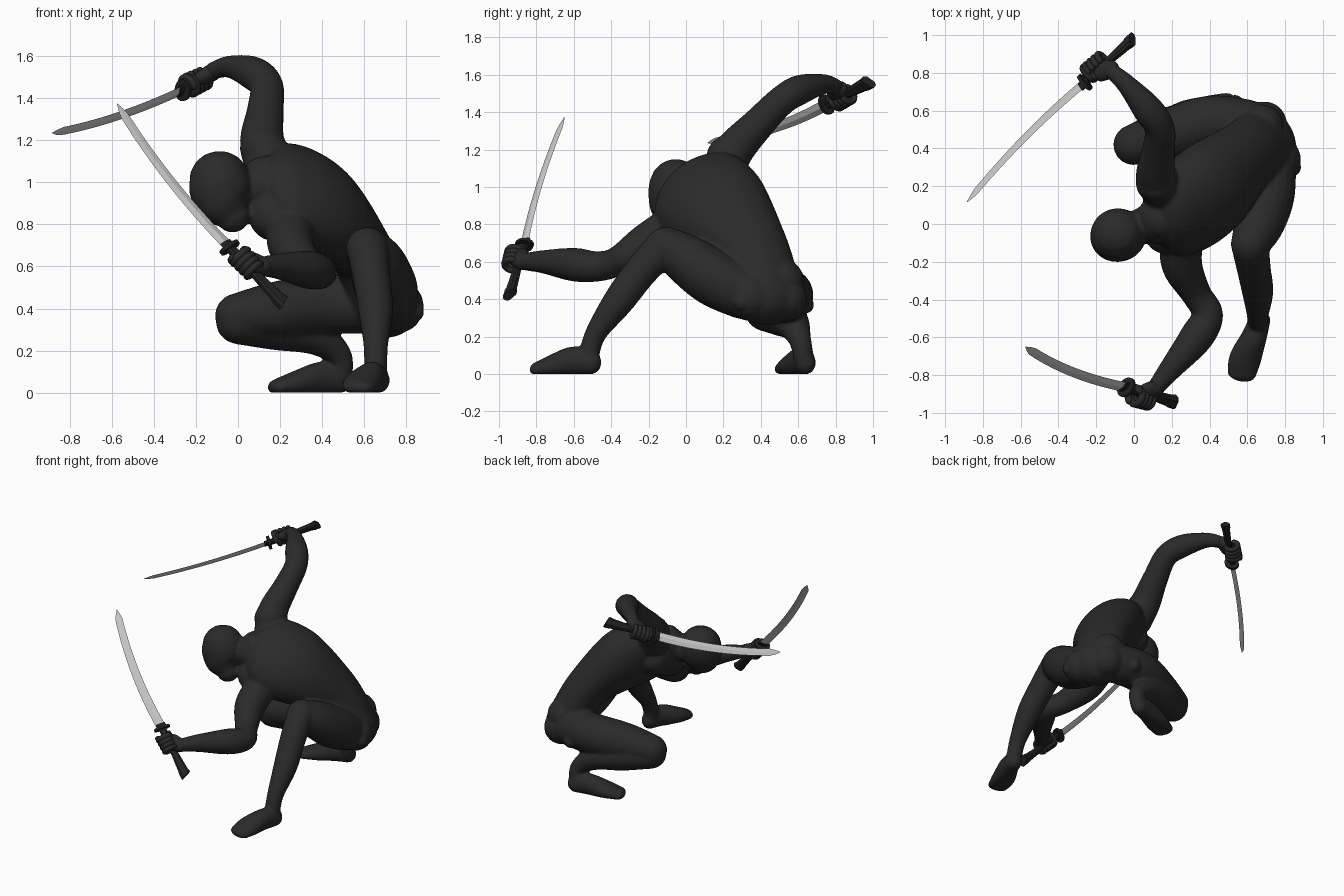
import bpy, bmesh, math
from mathutils import Vector

if "Cube" in bpy.data.objects:
    bpy.data.objects.remove(bpy.data.objects["Cube"])

def material(name, v):
    m = bpy.data.materials.new(name)
    m.diffuse_color = (v, v, v, 1)
    m.use_nodes = True
    m.node_tree.nodes["Principled BSDF"].inputs["Base Color"].default_value = m.diffuse_color
    return m

CLOTH = material("dark cloth", 0.023)
GRIP = material("black grip", 0.016)
STEEL = material("steel", 0.6)

def make(name, bm, mat, smooth=True):
    bmesh.ops.recalc_face_normals(bm, faces=bm.faces)
    me = bpy.data.meshes.new(name)
    bm.to_mesh(me)
    bm.free()
    for p in me.polygons:
        p.use_smooth = smooth
    me.materials.append(mat)
    ob = bpy.data.objects.new(name, me)
    bpy.context.collection.objects.link(ob)
    return ob

def spline(rows, n):
    """Catmull-Rom through rows of equal length."""
    out = []
    for i in range(len(rows) - 1):
        a, b = rows[max(i - 1, 0)], rows[i]
        c, d = rows[i + 1], rows[min(i + 2, len(rows) - 1)]
        for k in range(n):
            t = k / n
            out.append([0.5 * (2 * q + (r - p) * t + (2 * p - 5 * q + 4 * r - s) * t * t
                        + (3 * q - p - 3 * r + s) * t ** 3) for p, q, r, s in zip(a, b, c, d)])
    out.append(list(rows[-1]))
    return out

def skin(bm, rings):
    """Bridge rings of points and close both ends."""
    vs = [[bm.verts.new(p) for p in r] for r in rings]
    n = len(vs[0])
    for a, b in zip(vs, vs[1:]):
        for i in range(n):
            bm.faces.new((a[i], a[(i + 1) % n], b[(i + 1) % n], b[i]))
    bm.faces.new(vs[0][::-1])
    bm.faces.new(vs[-1])

def tube(bm, rows, side=None, n=6, seg=20, floor=False):
    """Round-ended tube; rows are x, y, z, radius[, radius2[, side vector]]."""
    pts = spline(rows, n)
    pos = [Vector(p[:3]) for p in pts]
    tan = [(pos[min(i + 1, len(pos) - 1)] - pos[max(i - 1, 0)]).normalized() for i in range(len(pos))]
    frames, ref = [], (Vector(side) if side else tan[0].orthogonal())
    for p, c, t in zip(pts, pos, tan):
        if len(p) == 8:
            ref = Vector(p[5:])
        s = (ref - t * ref.dot(t)).normalized()
        if not side:
            ref = s
        frames.append((c, t, s, t.cross(s), p[3], p[4] if len(p) > 4 else p[3]))
    caps = [math.radians(a) for a in (85, 65, 45, 22)]
    full = [(frames[0], -a) for a in caps] + [(f, 0) for f in frames] + [(frames[-1], a) for a in caps[::-1]]
    rings = []
    for (c, t, s, u, ra, rb), a in full:
        o, k = c + t * min(ra, rb) * math.sin(a), math.cos(a)
        ring = [o + (s * ra * math.cos(w) + u * rb * math.sin(w)) * k
                for w in (2 * math.pi * j / seg for j in range(seg))]
        if floor:
            for v in ring:
                v.z = max(v.z, 0.0)
        rings.append(ring)
    skin(bm, rings)

# ---- body: overlapping volumes fused by a voxel remesh
bm = bmesh.new()
# torso, twisting from hips to shoulders
tube(bm, [(.70, .44, .41, .195, .15, -.45, .9, 0),
          (.59, .36, .66, .195, .152, -.3, .8, .3),
          (.395, .18, .87, .28, .205, -.2, .75, .6),
          (.22, .055, .97, .275, .175, -.15, .72, .68),
          (.12, .02, 1.0, .14, .11, -.15, .72, .68)], seg=32, n=8)
# neck and head
tube(bm, [(.14, .03, 1.01, .12), (.06, 0, .98, .095), (-.03, -.04, .95, .09)])
tube(bm, [(-.088, -.055, 1.01, .145, .14), (-.08, -.065, .96, .15, .138),
          (-.06, -.08, .895, .13, .118), (-.022, -.088, .838, .082, .076)], side=(1, .3, .3), seg=28)
# buttocks, round hip pads and left shoulder cap
for x, y, z, r in ((.76, .34, .41, .125), (.69, .53, .4, .12), (.67, .51, .49, .125),
                   (.838, .30, .385, .048), (.535, .64, .37, .045), (.12, .22, 1.16, .112)):
    tube(bm, [(x, y, z + .002, r), (x, y, z - .002, r)], n=1)
# raised left arm
tube(bm, [(.15, .19, 1.08, .12), (.115, .26, 1.2, .106), (.13, .39, 1.34, .088), (.135, .51, 1.46, .08),
          (.07, .61, 1.52, .08), (-.04, .74, 1.55, .053), (-.12, .81, 1.53, .042)])
# forward right arm
tube(bm, [(.25, -.08, .78, .115), (.255, -.22, .69, .108), (.33, -.37, .6, .08), (.39, -.48, .575, .082),
          (.33, -.6, .585, .09), (.2, -.76, .6, .063), (.12, -.86, .6, .047)])
# chest muscles
tube(bm, [(.16, .17, .93, .115), (.17, -.04, .84, .12)])
# right leg, knee up
tube(bm, [(.72, .31, .43, .14), (.7, .15, .51, .15), (.66, 0, .615, .135), (.615, -.105, .685, .104)])
tube(bm, [(.615, -.115, .685, .1), (.635, -.24, .55, .09), (.655, -.36, .39, .083),
          (.655, -.48, .22, .058), (.655, -.52, .1, .055)])
tube(bm, [(.665, -.51, .06, .058, .065), (.635, -.6, .07, .068, .078), (.59, -.71, .045, .086, .06),
          (.57, -.795, .025, .078, .04)], side=(1, .3, 0), floor=True)
# left leg, folded under
tube(bm, [(.6, .52, .42, .14), (.4, .535, .42, .145), (.18, .47, .39, .138), (0, .42, .365, .11)])
tube(bm, [(0, .42, .335, .105), (.18, .51, .31, .108), (.36, .57, .27, .09), (.48, .61, .18, .06),
          (.49, .63, .08, .055)])
tube(bm, [(.49, .64, .06, .055, .065), (.4, .615, .07, .066, .078), (.28, .575, .045, .082, .06),
          (.185, .54, .025, .074, .04)], side=(-.3, 1, 0), floor=True)
body = make("body", bm, CLOTH)
rm = body.modifiers.new("fuse", 'REMESH')
rm.mode = 'VOXEL'
rm.voxel_size = 0.01
rm.use_smooth_shade = True
sm = body.modifiers.new("soften", 'SMOOTH')
sm.factor = 0.5
sm.iterations = 7

# ---- swords and gripping hands
def sword(label, tip, guard, pommel, edge, wrist, out):
    tip, guard, pommel, wrist = map(Vector, (tip, guard, pommel, wrist))
    a = (tip - guard).normalized()
    w = Vector(edge)
    w = (w - a * w.dot(a)).normalized()
    n = a.cross(w)
    # curved blade with a diamond section and tapered point
    bm = bmesh.new()
    rings = []
    for i in range(25):
        s = i / 24
        half = (.033 - .008 * s) * min(1, (1.0 - s) / .07 + .05)
        c = guard.lerp(tip, s) + w * .14 * s * (1 - s)
        rings.append([c + w * half, c + n * .008 * (1.05 - s), c - w * half, c - n * .008 * (1.05 - s)])
    skin(bm, rings)
    make(label + "_blade", bm, STEEL, False)
    # flared handle with an angled pommel
    bm = bmesh.new()
    h = (pommel - guard).normalized()
    length = (pommel - guard).length
    rings = []
    for s, wd, th, skew in ((-.02, .026, .016, 0), (.5, .024, .017, 0), (.85, .034, .02, 0),
                            (.9, .038, .024, 0), (.97, .038, .024, .03)):
        c = guard + h * s * length
        rings.append([c + w * wd * i + n * th * j + h * skew * i * .6
                      for i, j in ((1, .5), (.6, 1), (-.6, 1), (-1, .5), (-1, -.5), (-.6, -1), (.6, -1), (1, -.5))])
    skin(bm, rings)
    make(label + "_handle", bm, GRIP, False)
    # oval guard and blade collar
    bm = bmesh.new()
    for d0, d1, r1, r2 in ((-.009, .009, .058, .046), (.009, .035, .034, .014)):
        skin(bm, [[guard + a * d + w * r1 * math.cos(t) + n * r2 * math.sin(t)
                   for t in (2 * math.pi * k / 16 for k in range(16))] for d in (d0, d1)])
    make(label + "_guard", bm, GRIP, False)
    # fist: palm, four curled fingers and a thumb
    bm = bmesh.new()
    mid = guard + h * .1 + Vector(out)
    d = wrist - mid
    d = (d - h * d.dot(h)).normalized()
    e = h.cross(d)
    palm = mid + d * .035
    tube(bm, [(*wrist, .047, .042), (*wrist.lerp(palm, .5), .055, .04), (*palm, .058, .036)], side=h, n=4)
    for k in range(5):
        base = mid + h * (-.045 + .03 * k) if k < 4 else mid - h * .062
        turn, r = (1, .02 - .001 * k) if k < 4 else (-1, .019)
        span = 300 if k < 4 else 190
        rows = []
        for j in range(9):
            t = math.radians(span * j / 8 - 20) * turn
            rows.append((*(base + (d * math.cos(t) + e * math.sin(t)) * .043), r))
        tube(bm, rows, n=2, seg=10)
    make(label + "_hand", bm, CLOTH)

sword("left", (-.885, .115, 1.235), (-.26, .75, 1.44), (.0, .985, 1.565), (-.34, .52, -.78),
      (-.12, .82, 1.525), (-.005, .025, .005))
sword("right", (-.575, -.65, 1.375), (-.04, -.865, .69), (.225, -.945, .415), (-.67, -.67, -.33),
      (.12, -.87, .6), (.015, -.035, -.005))
